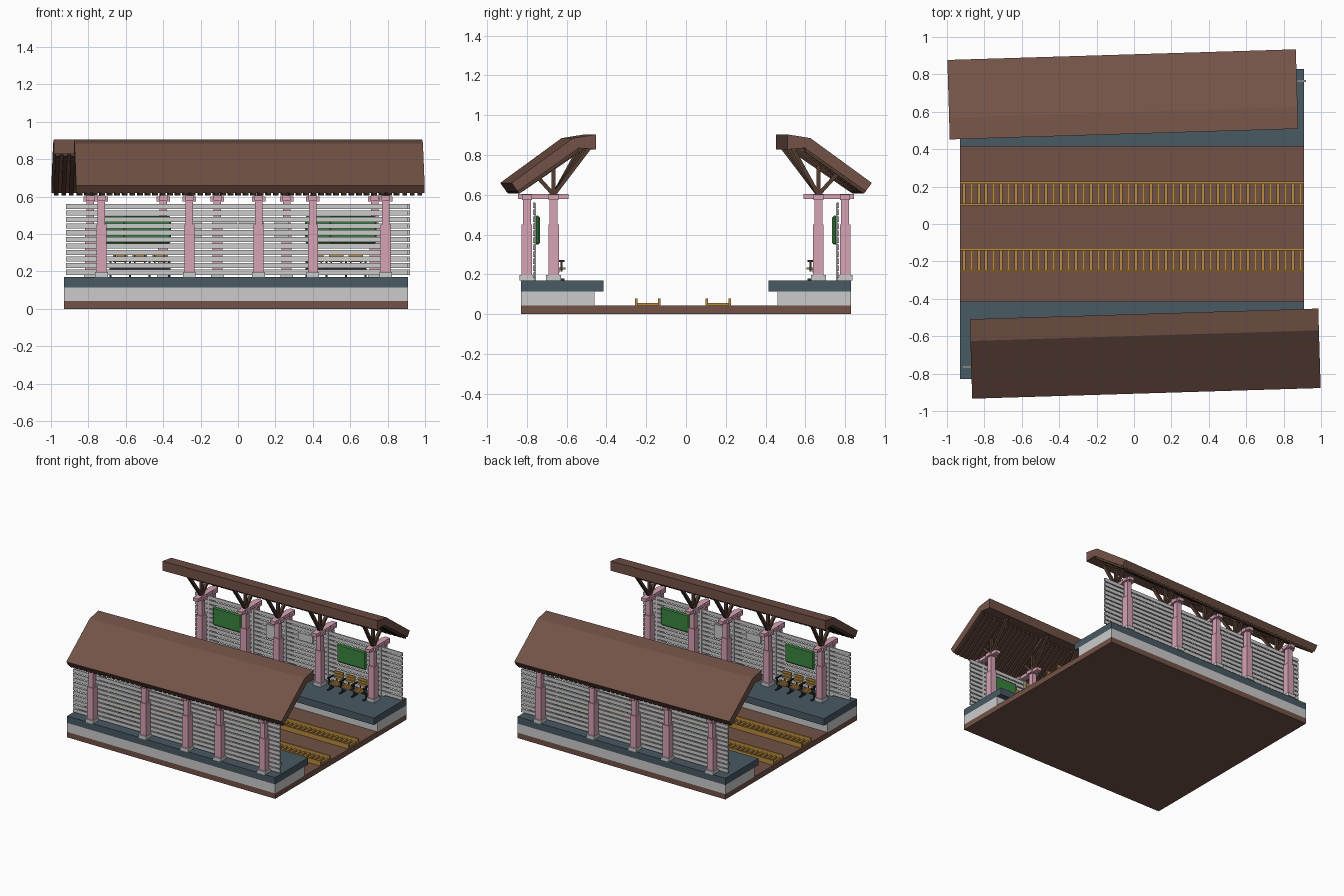
import bpy, bmesh, math
from mathutils import Matrix, Vector

if "Cube" in bpy.data.objects:
    bpy.data.objects.remove(bpy.data.objects["Cube"])


def material(name, rgb):
    m = bpy.data.materials.new(name)
    m.diffuse_color = (*rgb, 1)
    m.use_nodes = True
    m.node_tree.nodes["Principled BSDF"].inputs["Base Color"].default_value = m.diffuse_color
    return m


BROWN = material("brown", (0.17, 0.085, 0.063))
DARK = material("dark_wood", (0.085, 0.045, 0.03))
SLATE = material("slate", (0.065, 0.10, 0.125))
PINK = material("pink", (0.68, 0.36, 0.46))
ORANGE = material("orange", (0.50, 0.26, 0.05))
GREEN = material("green", (0.04, 0.23, 0.05))
BLACK = material("black", (0.03, 0.03, 0.035))


def finish(name, bm, mat, bevel=0):
    bmesh.ops.recalc_face_normals(bm, faces=bm.faces)
    me = bpy.data.meshes.new(name)
    bm.to_mesh(me)
    bm.free()
    ob = bpy.data.objects.new(name, me)
    bpy.context.collection.objects.link(ob)
    if mat:
        me.materials.append(mat)
    if bevel:
        b = ob.modifiers.new("bevel", "BEVEL")
        b.width, b.segments = bevel, 1
    return ob


def boxes(name, ranges, mat=None, bevel=0):
    """One object made of boxes given as (x0, x1, y0, y1, z0, z1)."""
    bm = bmesh.new()
    for x0, x1, y0, y1, z0, z1 in ranges:
        m = Matrix.Translation(((x0 + x1) / 2, (y0 + y1) / 2, (z0 + z1) / 2))
        bmesh.ops.create_cube(bm, size=1, matrix=m @ Matrix.Diagonal((x1 - x0, y1 - y0, z1 - z0, 1)))
    return finish(name, bm, mat, bevel)


def struts(name, segments, wx, wz, mat):
    """One object made of square bars running between pairs of points in a y-z plane."""
    bm = bmesh.new()
    for x, (ya, za), (yb, zb) in segments:
        ang = math.atan2(zb - za, yb - ya)
        m = Matrix.Translation((x, (ya + yb) / 2, (za + zb) / 2)) @ Matrix.Rotation(ang, 4, 'X')
        bmesh.ops.create_cube(bm, size=1, matrix=m @ Matrix.Diagonal((wx, math.hypot(yb - ya, zb - za), wz, 1)))
    return finish(name, bm, mat)


def extrude_profile(name, profile, x0, x1, mat):
    bm = bmesh.new()
    face = bm.faces.new([bm.verts.new((x0, y, z)) for y, z in profile])
    ext = bmesh.ops.extrude_face_region(bm, geom=[face])
    bmesh.ops.translate(bm, vec=(x1 - x0, 0, 0), verts=[v for v in ext["geom"] if isinstance(v, bmesh.types.BMVert)])
    return finish(name, bm, mat)


X0, X1 = -0.93, 0.91

# track bed, rails and sleepers
boxes("track_bed", [(X0, X1, -0.83, 0.83, 0, 0.043)], BROWN)
for label, c in (("front", -0.193), ("back", 0.162)):
    boxes(label + "_rails", [(X0, X1, c + s * 0.058 - 0.006, c + s * 0.058 + 0.006, 0.043, 0.08)
                             for s in (-1, 1)], ORANGE)
    boxes(label + "_sleepers", [(X0 + 0.012 + i * 0.04, X0 + 0.028 + i * 0.04, c - 0.06, c + 0.06, 0.043, 0.057)
                                for i in range(46)], ORANGE)

side = []  # parts of the front platform, turned round afterwards for the back one

# platform
side.append(boxes("platform_base", [(X0, X1, -0.83, -0.46, 0.043, 0.115)]))
side.append(boxes("platform_deck", [(X0, X1, -0.83, -0.415, 0.115, 0.17)], SLATE))

# two rows of stepped columns with footings and cross caps
feet, shafts, caps, braces = [], [], [], []
for x in (-0.73, -0.26, 0.11, 0.40, 0.79):
    for y in (-0.80, -0.665):
        feet.append((x - 0.034, x + 0.034, y - 0.038, y + 0.038, 0.17, 0.196))
        shafts.append((x - 0.027, x + 0.027, y - 0.027, y + 0.027, 0.196, 0.45))
        shafts.append((x - 0.02, x + 0.02, y - 0.02, y + 0.02, 0.45, 0.582))
    caps.append((x - 0.022, x + 0.022, -0.845, -0.59, 0.58, 0.605))
    caps.append((x - 0.036, x + 0.036, -0.69, -0.64, 0.575, 0.601))
    caps.append((x - 0.036, x + 0.036, -0.825, -0.775, 0.575, 0.601))
    shift = 0.032 * (x - 0.06)
    braces += [(x, (-0.665, 0.60), (-0.51 + shift, 0.835)),
               (x, (-0.665, 0.60), (-0.665, 0.75)),
               (x, (-0.665, 0.60), (-0.755, 0.70)),
               (x, (-0.85 + shift, 0.625), (-0.53 + shift, 0.845))]
side.append(boxes("column_footings", feet))
side.append(boxes("columns", shafts, PINK))
side.append(boxes("column_caps", caps, PINK))
side.append(struts("roof_braces", braces, 0.022, 0.02, DARK))

# slatted wall with notice boards
side.append(boxes("wall_slats", [(-0.92, 0.91, -0.769, -0.759, 0.182 + i * 0.0352, 0.209 + i * 0.0352)
                                 for i in range(11)]))
side.append(boxes("wall_posts", [(x - 0.008, x + 0.008, -0.761, -0.755, 0.17, 0.56)
                                 for x in (-0.73, -0.26, 0.11, 0.40, 0.79)]))
side.append(boxes("green_boards", [(-0.612, -0.358, -0.759, -0.735, 0.35, 0.495),
                                   (0.49, 0.74, -0.759, -0.735, 0.35, 0.495)], GREEN, 0.008))
side.append(boxes("notice_panels", [(0.195, 0.274, -0.759, -0.745, 0.37, 0.48),
                                    (-0.138, -0.007, -0.759, -0.745, 0.43, 0.49)]))

# row of three seats on a dark frame
wood, frame = [(-0.66, -0.39, -0.645, -0.635, 0.219, 0.226)], []
for x in (-0.63, -0.525, -0.42):
    for k in range(3):
        y = -0.67 + k * 0.023
        wood.append((x - 0.038, x + 0.038, y, y + 0.018, 0.226, 0.236))
        z = 0.25 + k * 0.022
        wood.append((x - 0.038, x + 0.038, -0.682, -0.674, z, z + 0.017))
    frame += [(x - 0.03, x - 0.022, -0.688, -0.681, 0.22, 0.30),
              (x + 0.022, x + 0.03, -0.688, -0.681, 0.22, 0.30)]
for x in (-0.682, -0.5775, -0.4725, -0.368):
    frame += [(x - 0.006, x + 0.006, -0.68, -0.61, 0.262, 0.272),
              (x - 0.006, x + 0.006, -0.63, -0.62, 0.215, 0.262),
              (x - 0.006, x + 0.006, -0.68, -0.61, 0.17, 0.18),
              (x - 0.006, x + 0.006, -0.65, -0.638, 0.18, 0.226)]
frame.append((-0.685, -0.365, -0.652, -0.636, 0.21, 0.22))
side.append(boxes("bench_seats", wood, ORANGE))
side.append(boxes("bench_frame", frame, BLACK))

# bent roof slab with battens underneath, slightly turned against the platform
turn = Matrix.Translation((0.06, -0.693, 0)) @ Matrix.Rotation(math.radians(1.75), 4, 'Z')
profile = [(-0.2125, 0.66), (0.096, 0.885), (0.2125, 0.904), (0.2125, 0.828), (0.125, 0.835), (-0.182, 0.618)]
roof = [extrude_profile("roof_slab", profile, -0.932, 0.932, BROWN),
        struts("roof_battens", [(-0.91 + i * 0.0404, (-0.178, 0.613), (0.12, 0.825)) for i in range(46)],
               0.024, 0.018, DARK)]
for ob in roof:
    ob.data.transform(turn)
side += roof

# opposite platform: the same parts turned half a circle
for ob in side:
    twin = ob.copy()
    twin.name = "back_" + ob.name
    ob.name = "front_" + ob.name
    flat = ob.name.endswith(("base", "deck"))
    twin.matrix_world = Matrix.Translation((X0 + X1 if flat else 0, 0, 0)) @ Matrix.Rotation(math.pi, 4, 'Z')
    bpy.context.collection.objects.link(twin)
